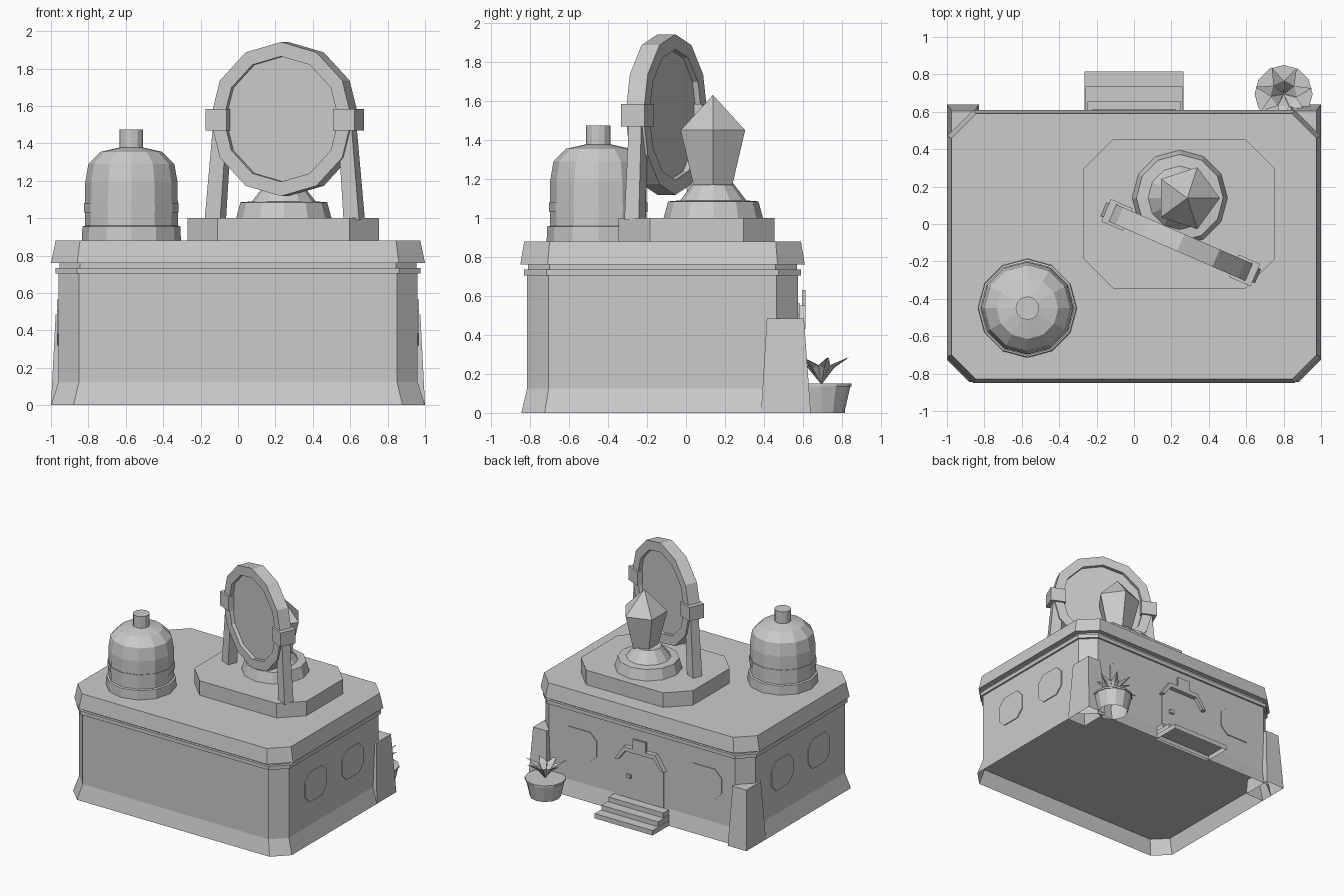
import bpy, bmesh, math
from mathutils import Matrix, Vector

cube = bpy.data.objects.get("Cube")
if cube:
    bpy.data.objects.remove(cube)

stone = bpy.data.materials.new("mid_grey")
stone.use_nodes = True
grey = (0.6, 0.6, 0.6, 1)
stone.diffuse_color = grey
stone.node_tree.nodes["Principled BSDF"].inputs["Base Color"].default_value = grey


def make(name, bm, matrix=None):
    bmesh.ops.recalc_face_normals(bm, faces=bm.faces)
    mesh = bpy.data.meshes.new(name)
    bm.to_mesh(mesh)
    bm.free()
    mesh.materials.append(stone)
    obj = bpy.data.objects.new(name, mesh)
    bpy.context.collection.objects.link(obj)
    if matrix:
        obj.matrix_world = matrix
    return obj


def loft(name, rings, ends="both", matrix=None):
    """Skin rings of points. Ends: both capped, top capped, open, or joined."""
    bm = bmesh.new()
    loops = [[bm.verts.new(p) for p in ring] for ring in rings]
    pairs = list(zip(loops, loops[1:]))
    if ends == "joined":
        pairs.append((loops[-1], loops[0]))
    if ends == "both":
        bm.faces.new(loops[0])
    if ends in ("both", "top"):
        bm.faces.new(loops[-1])
    n = len(loops[0])
    for a, b in pairs:
        for i in range(n):
            j = (i + 1) % n
            bm.faces.new((a[i], a[j], b[j], b[i]))
    return make(name, bm, matrix)


def octagon(x0, x1, y0, y1, c, z):
    return [(x0 + c, y0, z), (x1 - c, y0, z), (x1, y0 + c, z), (x1, y1 - c, z),
            (x1 - c, y1, z), (x0 + c, y1, z), (x0, y1 - c, z), (x0, y0 + c, z)]


def rect(x0, x1, y0, y1, z):
    return [(x0, y0, z), (x1, y0, z), (x1, y1, z), (x0, y1, z)]


def box(name, x0, x1, y0, y1, z0, z1, ends="both", matrix=None):
    return loft(name, [rect(x0, x1, y0, y1, z) for z in (z0, z1)], ends, matrix)


def lathe(name, profile, centre=(0, 0), sides=12, ends="both", matrix=None):
    rings = []
    for r, z in profile:
        angles = [math.tau * i / sides for i in range(sides)]
        rings.append([(centre[0] + r * math.cos(a), centre[1] + r * math.sin(a), z) for a in angles])
    return loft(name, rings, ends, matrix)


def prism(name, outline, y0, y1):
    return loft(name, [[(x, y, z) for x, z in outline] for y in (y0, y1)])


# Building walls on an open flared skirt, trim band and roof slab
MID = -0.12


def tiers(name, levels, ends="both"):
    loft(name, [octagon(-hx, hx, MID - hy, MID + hy, c, z) for hx, hy, c, z in levels], ends)


tiers("skirt", [(1.0, 0.725, 0.12, 0), (0.96, 0.695, 0.11, 0.125)], "open")
tiers("walls", [(0.96, 0.695, 0.11, 0.125), (0.96, 0.695, 0.11, 0.705)])
tiers("trim_band", [(0.975, 0.71, 0.115, 0.705), (0.975, 0.71, 0.115, 0.735)])
tiers("neck", [(0.955, 0.69, 0.11, 0.735), (0.955, 0.69, 0.11, 0.76)])
tiers("roof_slab", [(1.0, 0.73, 0.14, 0.76), (0.975, 0.71, 0.13, 0.88)])
BACK = MID + 0.695

# Rear corner buttresses, open underneath
for side, s in (("left", 1), ("right", -1)):
    loft(f"{side}_buttress", [rect(s * 0.83, s * 1.0, 0.385, 0.64, 0),
                              rect(s * 0.85, s * 0.975, 0.415, 0.605, 0.485)], "top")

# Thin octagonal windows on the sides and the back
for side, s in (("left", 1), ("right", -1)):
    for end, y in (("front", -0.36), ("rear", 0.12)):
        shape = octagon(y - 0.14, y + 0.14, 0.32, 0.565, 0.06, 0)
        loft(f"{side}_{end}_window", [[(s * x, a, b) for a, b, _ in shape] for x in (0.958, 0.967)])
    mid = s * 0.57
    shape = octagon(mid - 0.16, mid + 0.16, 0.32, 0.565, 0.06, 0)
    prism(f"back_{side}_window", [(a, b) for a, b, _ in shape], BACK - 0.002, BACK + 0.007)

# Door with hood, knob, blank plaque and steps
prism("door", [(-0.2, 0.1), (0.2, 0.1), (0.2, 0.43), (0.13, 0.51), (-0.13, 0.51), (-0.2, 0.43)],
      BACK - 0.002, BACK + 0.007)
hood = [(0.225, 0.43), (0.145, 0.55), (-0.145, 0.55), (-0.225, 0.43),
        (-0.195, 0.43), (-0.13, 0.515), (0.13, 0.515), (0.195, 0.43)]
prism("door_hood", hood, BACK - 0.01, 0.612)
box("door_plaque", -0.06, 0.06, 0.595, 0.612, 0.545, 0.63)
box("door_knob", 0.09, 0.13, BACK - 0.01, 0.6, 0.29, 0.32)
for i, (hx, y) in enumerate(((0.265, 0.815), (0.258, 0.735), (0.25, 0.655))):
    box(f"step_{i + 1}", -hx, hx, 0.58, y, 0.04 * i, 0.04 * (i + 1), "top")

# Roof plinth
loft("plinth", [octagon(-0.27, 0.755, -0.345, 0.455, 0.16, z) for z in (0.87, 1.0)])

# Banded dome
lathe("dome", [(0.265, 0.88), (0.262, 0.955), (0.248, 0.96), (0.248, 1.03), (0.253, 1.03), (0.253, 1.08),
               (0.248, 1.08), (0.247, 1.19), (0.23, 1.29), (0.165, 1.355), (0.062, 1.378)], (-0.57, -0.45))
lathe("dome_cap", [(0.063, 1.36), (0.063, 1.475)], (-0.57, -0.45))

# Crystal and its pedestal
lathe("crystal_pedestal", [(0.255, 1.0), (0.232, 1.085), (0.17, 1.09), (0.1, 1.18)], (0.245, 0.14))
lathe("crystal", [(0.105, 1.17), (0.174, 1.45), (0.001, 1.63)], (0.285, 0.138), sides=5)

# Round mirror in a frame, turned on the plinth
turn = Matrix.Translation((0.25, -0.1, 0)) @ Matrix.Rotation(math.radians(-23.5), 4, "Z")
upright = turn @ Matrix.Translation((0, 0, 1.53)) @ Matrix.Rotation(math.pi / 2, 4, "X")
lathe("mirror_frame", [(0.412, -0.05), (0.412, 0.05), (0.335, 0.05), (0.335, -0.05)],
      ends="joined", matrix=upright)
lathe("mirror_glass", [(0.335, -0.02), (0.335, 0.02)], matrix=upright)
for side, s in (("left", 1), ("right", -1)):
    box(f"{side}_mirror_bracket", s * 0.31, s * 0.435, -0.065, 0.065, 1.47, 1.585, matrix=turn)
    loft(f"{side}_mirror_post", [rect(s * 0.36, s * 0.45, -0.04, 0.04, 0.99),
                                 rect(s * 0.325, s * 0.405, -0.035, 0.035, 1.48)], matrix=turn)

# Plant pot, open underneath, with spiky leaves
POT = (0.8, 0.695)
lathe("plant_pot", [(0.117, 0), (0.148, 0.135), (0.155, 0.135), (0.155, 0.15)], POT, ends="top")
bm = bmesh.new()
LEAVES = 7
for i in range(LEAVES):
    spin = Matrix.Translation((*POT, 0)) @ Matrix.Rotation(math.tau * i / LEAVES + 0.2, 4, "Z")
    points = ((0, 0, 0.145), (0.065, -0.03, 0.245), (0.155, 0, 0.285), (0.065, 0.03, 0.245), (0.07, 0, 0.23))
    root, low, tip, high, keel = [bm.verts.new(spin @ Vector(p)) for p in points]
    for face in ((root, keel, low), (low, keel, tip), (tip, keel, high), (high, keel, root),
                 (root, low, high), (low, tip, high)):
        bm.faces.new(face)
make("plant_leaves", bm)
